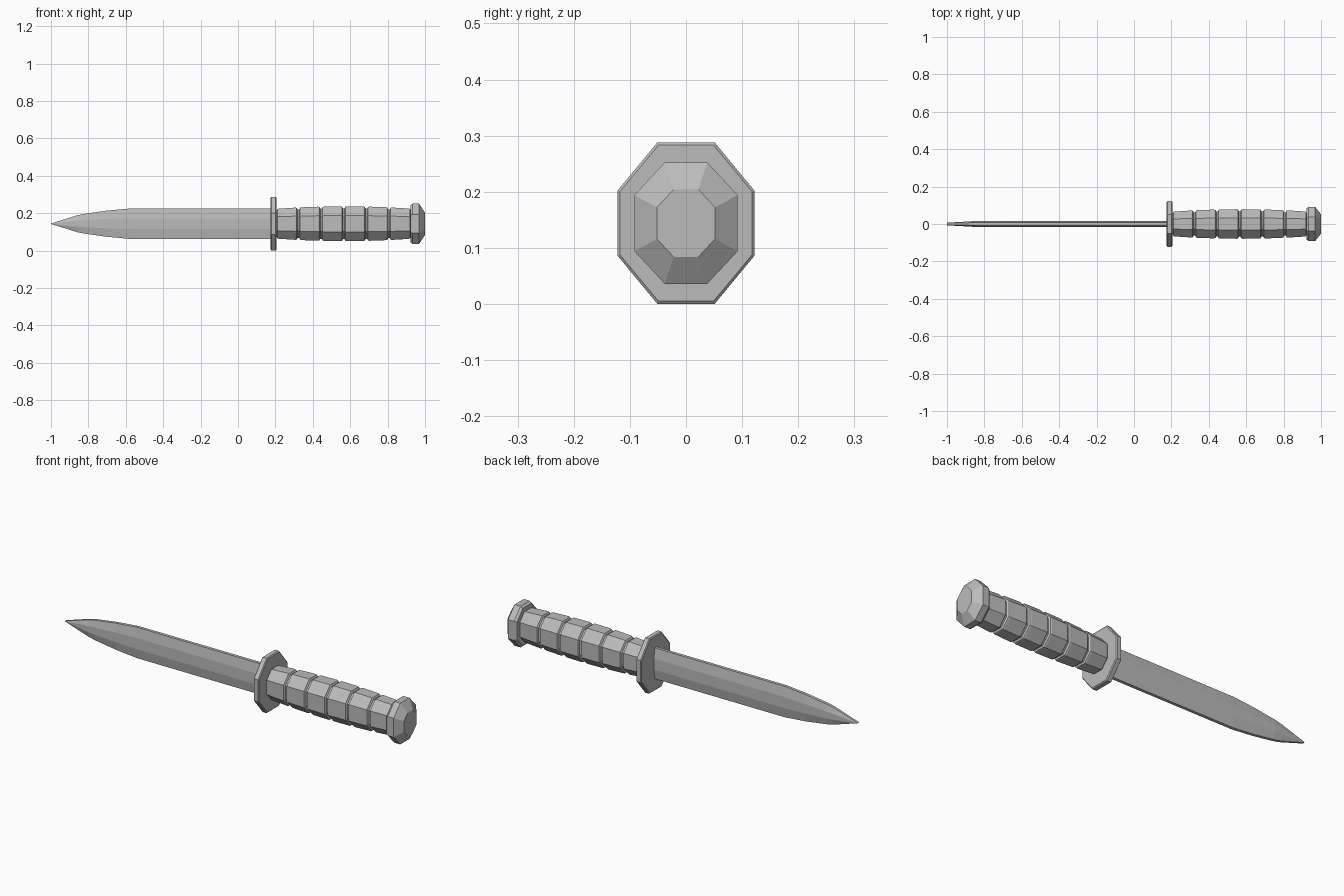
import bpy
import bmesh

cube = bpy.data.objects.get("Cube")
if cube:
    bpy.data.objects.remove(cube, do_unlink=True)

CENTER_Z = 0.144

# One plain grey for the whole model
grey = bpy.data.materials.new("plain grey")
grey.use_nodes = True
colour = (0.5, 0.5, 0.5, 1)
grey.diffuse_color = colour
grey.node_tree.nodes["Principled BSDF"].inputs["Base Color"].default_value = colour


def octagon(ry, rz, fy, fz):
    """Octagon with half sizes ry, rz and half flat lengths fy, fz."""
    quarter = [(ry, fz), (fy, rz)]
    half = quarter + [(-y, z) for y, z in reversed(quarter)]
    return half + [(-y, -z) for y, z in half]


def loft(name, sections):
    """Skin equal rings of (y, z) points placed along x, and cap the ends."""
    bm = bmesh.new()
    rings = [[bm.verts.new((x, y, z + CENTER_Z)) for y, z in ring]
             for x, ring in sections]
    for a, b in zip(rings, rings[1:]):
        for i in range(len(a)):
            j = (i + 1) % len(a)
            bm.faces.new((a[i], a[j], b[j], b[i]))
    bm.faces.new(rings[0])
    bm.faces.new(rings[-1])
    bmesh.ops.recalc_face_normals(bm, faces=bm.faces)
    mesh = bpy.data.meshes.new(name)
    bm.to_mesh(mesh)
    bm.free()
    mesh.materials.append(grey)
    obj = bpy.data.objects.new(name, mesh)
    bpy.context.collection.objects.link(obj)
    return obj


# Blade: flat middle, bevels to a thin edge, tapering to the tip
def blade_ring(half_height, half_thick, edge):
    return octagon(half_thick, half_height, edge, half_height * 0.36)


loft("blade", [
    (-1.0, blade_ring(0.001, 0.007, 0.005)),
    (-0.86, blade_ring(0.045, 0.015, 0.007)),
    (-0.82, blade_ring(0.053, 0.017, 0.008)),
    (-0.70, blade_ring(0.070, 0.017, 0.008)),
    (-0.58, blade_ring(0.081, 0.017, 0.008)),
    (0.18, blade_ring(0.081, 0.017, 0.008)),
])

# Guard: octagonal plate with a fine chamfer
rim = octagon(0.122, 0.144, 0.051, 0.058)
face = octagon(0.118, 0.139, 0.049, 0.056)
loft("guard", [(0.175, face), (0.179, rim), (0.201, rim), (0.205, face)])


# Grip: six swelling segments parted by grooves
def grip_ring(x, inset=0.0):
    swell = 1 - ((x - 0.57) / 0.36) ** 2
    ry = 0.066 + 0.013 * swell - inset
    rz = 0.080 + 0.013 * swell - inset
    return x, octagon(ry, rz, ry * 0.41, rz * 0.47)


SEGMENTS = 6
START, END, GAP = 0.202, 0.928, 0.009
step = (END - START) / SEGMENTS
grip = []
for i in range(SEGMENTS):
    a = START + i * step + GAP
    b = START + (i + 1) * step - GAP
    grip += [grip_ring(a - 0.005, 0.011), grip_ring(a, 0.002),
             grip_ring(a + 0.006), grip_ring(b - 0.006),
             grip_ring(b, 0.002), grip_ring(b + 0.005, 0.011)]
grip = [grip_ring(START, 0.011)] + grip + [grip_ring(END, 0.011)]
loft("grip", grip)

# Pommel: octagonal cap with a faceted end
wide = octagon(0.092, 0.108, 0.038, 0.050)
loft("pommel", [
    (0.922, octagon(0.084, 0.099, 0.035, 0.046)),
    (0.934, wide),
    (0.968, wide),
    (1.0, octagon(0.052, 0.060, 0.022, 0.028)),
])
